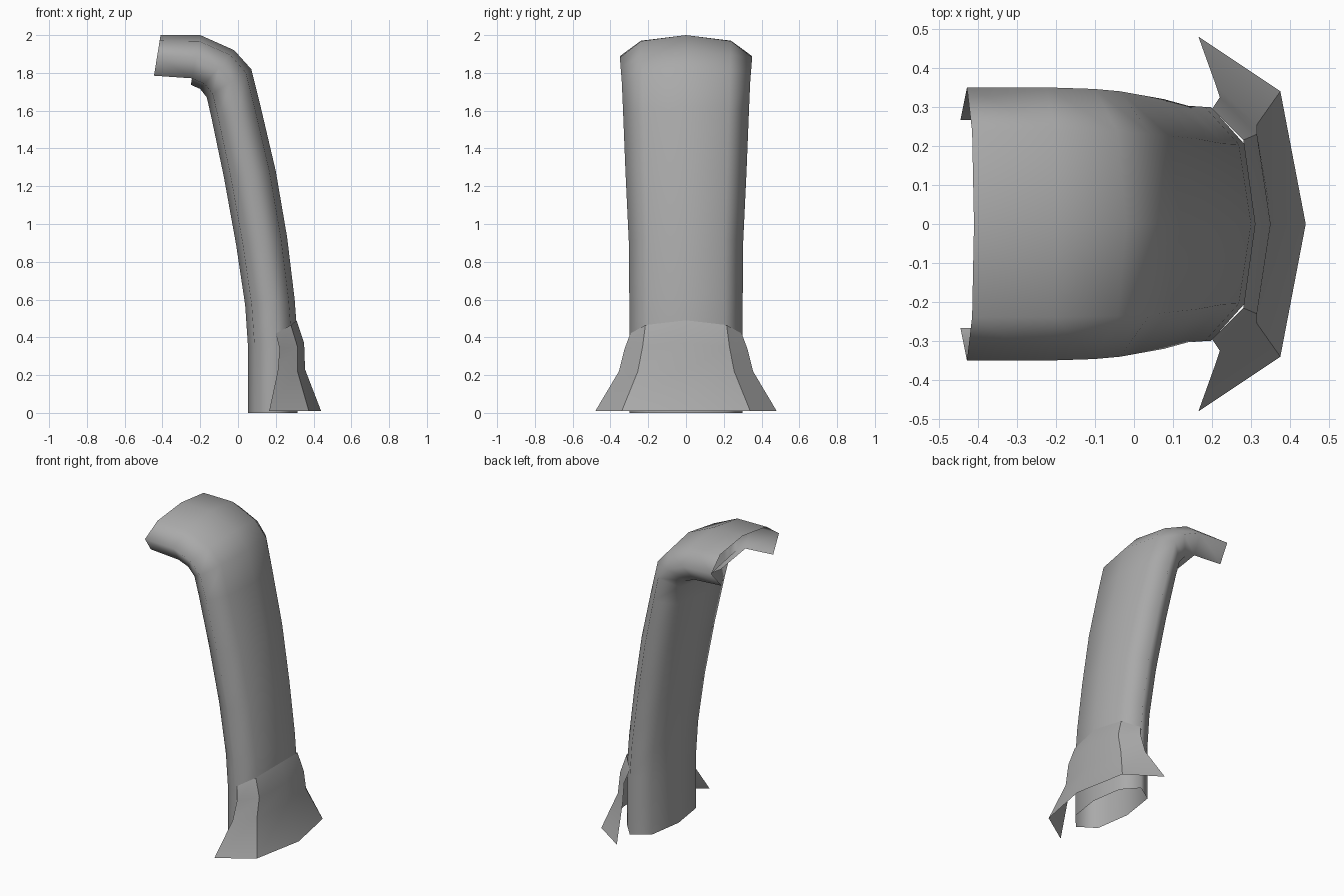
import bpy, bmesh, math
from mathutils import Vector

cube = bpy.data.objects.get("Cube")
if cube:
    bpy.data.objects.remove(cube, do_unlink=True)

grey = bpy.data.materials.new("plain grey")
grey.use_nodes = True
grey.diffuse_color = (0.4, 0.4, 0.4, 1)
grey.node_tree.nodes["Principled BSDF"].inputs["Base Color"].default_value = (0.4, 0.4, 0.4, 1)


def loft(name, rows, closed, angle, skip=lambda row, col: False):
    """Skin a list of point rows with quads."""
    bm = bmesh.new()
    verts = [[bm.verts.new(p) for p in row] for row in rows]
    count = len(rows[0])
    for r in range(len(rows) - 1):
        for c in range(count if closed else count - 1):
            if not skip(r, c):
                d = (c + 1) % count
                bm.faces.new((verts[r][c], verts[r][d], verts[r + 1][d], verts[r + 1][c]))
    loose = [v for v in bm.verts if not v.link_faces]
    bmesh.ops.delete(bm, geom=loose, context='VERTS')
    mesh = bpy.data.meshes.new(name)
    bm.to_mesh(mesh)
    bm.free()
    mesh.materials.append(grey)
    obj = bpy.data.objects.new(name, mesh)
    bpy.context.collection.objects.link(obj)
    bpy.ops.object.select_all(action='DESELECT')
    obj.select_set(True)
    bpy.context.view_layer.objects.active = obj
    bpy.ops.object.shade_smooth_by_angle(angle=math.radians(angle))
    return obj


# Bent tube: outer x, z, inner x, z and half width of each ring, base to spout
rings = [
    (0.315, 0, 0.053, 0, 0.30),
    (0.315, 0.40, 0.053, 0.35, 0.30),
    (0.30, 0.60, 0.038, 0.57, 0.30),
    (0.26, 0.93, -0.01, 0.89, 0.303),
    (0.20, 1.28, -0.075, 1.25, 0.32),
    (0.12, 1.62, -0.14, 1.56, 0.333),
    (0.07, 1.82, -0.165, 1.67, 0.34),
    (-0.02, 1.92, -0.20, 1.715, 0.346),
    (-0.20, 2.00, -0.25, 1.737, 0.35),
    (-0.41, 2.00, -0.45, 1.753, 0.35),
]
# Cross-section: depth from outer to inner wall, share of half width
half = [(0, 0), (0.12, 0.68), (0.45, 1), (0.87, 0.76), (1, 0)]
section = half + [(t, -w) for t, w in half[-2:0:-1]]


def ring(ox, oz, ix, iz, width):
    outer, inner = Vector((ox, 0, oz)), Vector((ix, 0, iz))
    return [outer.lerp(inner, t) + Vector((0, w * width, 0)) for t, w in section]


# The underside of the spout is left open
last = len(rings) - 2
loft("bent_tube", [ring(*r) for r in rings], True, 120,
     skip=lambda r, c: r == last and c in (3, 4))

# Flared collar: centre, corner and side points of each row, from the ground up
collar = [
    [(0.44, 0, 0.01), (0.375, 0.34, 0.01), (0.165, 0.48, 0.01)],
    [(0.355, 0, 0.23), (0.315, 0.255, 0.22), (0.21, 0.355, 0.22)],
    [(0.35, 0, 0.37), (0.315, 0.23, 0.35), (0.22, 0.325, 0.34)],
    [(0.31, 0, 0.49), (0.28, 0.215, 0.465), (0.20, 0.295, 0.42)],
]
rows = [[(x, -y, z) for x, y, z in row[:0:-1]] + row for row in collar]
loft("flared_collar", rows, False, 35)
